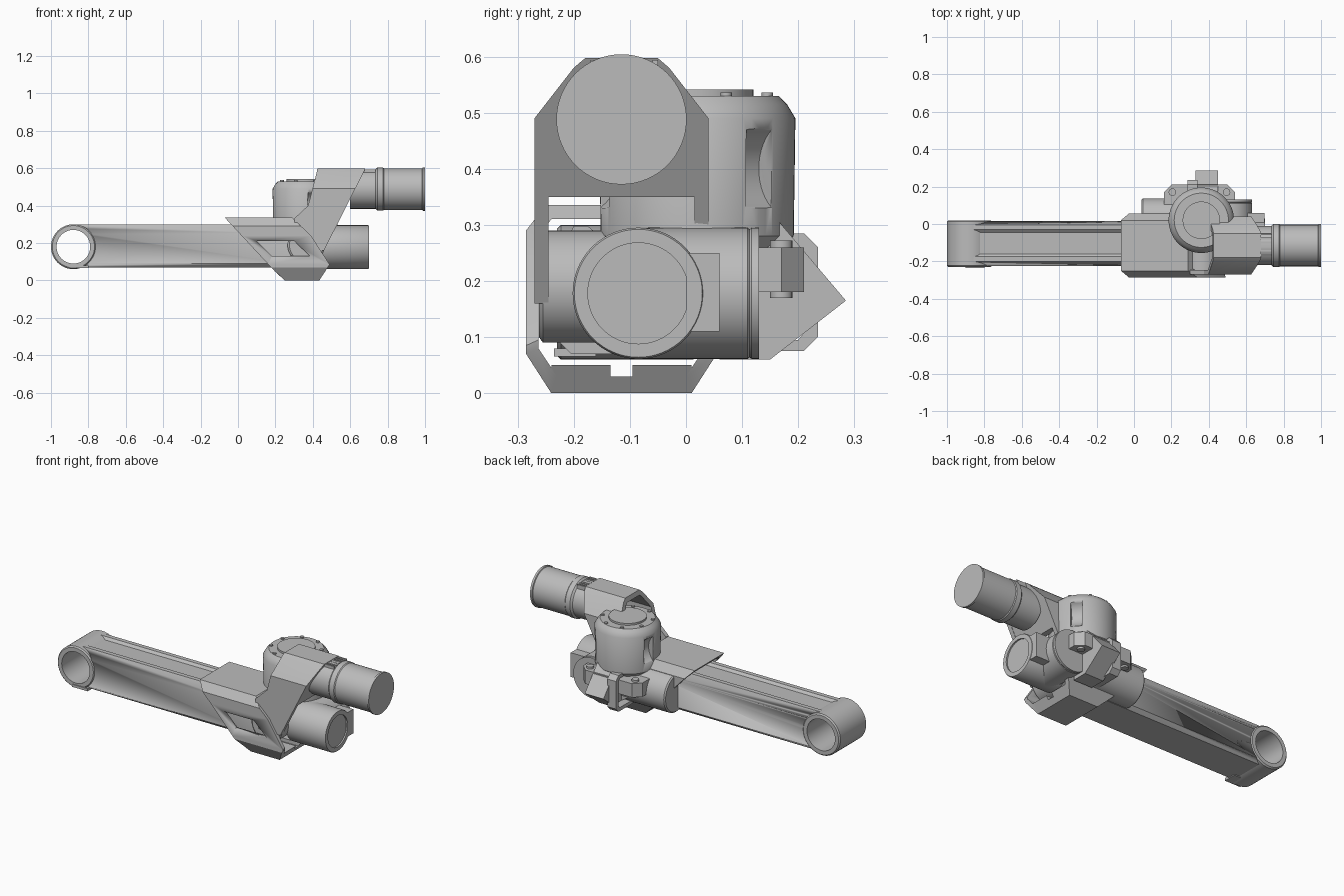
import bpy, bmesh, math
from mathutils import Vector, Matrix

if "Cube" in bpy.data.objects:
    bpy.data.objects.remove(bpy.data.objects["Cube"], do_unlink=True)

grey = bpy.data.materials.new("machine grey")
grey.use_nodes = True
grey.diffuse_color = (0.5, 0.5, 0.5, 1)
grey.node_tree.nodes["Principled BSDF"].inputs["Base Color"].default_value = (0.5, 0.5, 0.5, 1)


def finish(name, bm):
    bmesh.ops.recalc_face_normals(bm, faces=bm.faces)
    me = bpy.data.meshes.new(name)
    bm.to_mesh(me)
    bm.free()
    ob = bpy.data.objects.new(name, me)
    me.materials.append(grey)
    bpy.context.collection.objects.link(ob)
    select(ob)
    bpy.ops.object.shade_smooth_by_angle(angle=math.radians(32))
    return ob


def select(ob):
    bpy.ops.object.select_all(action='DESELECT')
    ob.select_set(True)
    bpy.context.view_layer.objects.active = ob


def cut(ob, cutter):
    select(ob)
    mod = ob.modifiers.new("cut", 'BOOLEAN')
    mod.operation, mod.solver, mod.object = 'DIFFERENCE', 'EXACT', cutter
    bpy.ops.object.modifier_apply(modifier=mod.name)
    bpy.data.objects.remove(cutter, do_unlink=True)


def lathe(name, axis, centre, profile, n=48, closed=False):
    """Spin (position along axis, radius) pairs round the axis through centre."""
    frame = {'x': ((0, 1, 0), (0, 0, 1), (1, 0, 0)),
             'y': ((1, 0, 0), (0, 0, 1), (0, 1, 0)),
             'z': ((1, 0, 0), (0, 1, 0), (0, 0, 1))}[axis]
    u, v, w = (Vector(a) for a in frame)
    bm = bmesh.new()
    rings = []
    for t, r in profile:
        rings.append([bm.verts.new(Vector(centre) + w * t + r * (
            u * math.cos(k * math.tau / n) + v * math.sin(k * math.tau / n))) for k in range(n)])
    pairs = list(zip(rings, rings[1:])) + ([(rings[-1], rings[0])] if closed else [])
    for a, b in pairs:
        for k in range(n):
            bm.faces.new((a[k], a[(k + 1) % n], b[(k + 1) % n], b[k]))
    if not closed:
        bm.faces.new(rings[0])
        bm.faces.new(rings[-1])
    return finish(name, bm)


def prism(name, poly, lo, hi, axis='x'):
    """Extrude a polygon; for axis x the ends may be functions of z."""
    def place(a, b, end):
        t = end(b) if callable(end) else end
        return {'x': (t, a, b), 'y': (a, t, b), 'z': (a, b, t)}[axis]
    bm = bmesh.new()
    A = [bm.verts.new(place(a, b, lo)) for a, b in poly]
    B = [bm.verts.new(place(a, b, hi)) for a, b in poly]
    n = len(poly)
    bm.faces.new(A)
    bm.faces.new(B)
    for i in range(n):
        bm.faces.new((A[i], A[(i + 1) % n], B[(i + 1) % n], B[i]))
    bmesh.ops.triangulate(bm, faces=[f for f in bm.faces if len(f.verts) > 4])
    return finish(name, bm)


def shell(name, outer, inner, lo, hi, closed):
    """Walled channel along x whose ends follow the height functions lo and hi."""
    bm = bmesh.new()
    rows = [[bm.verts.new((f(p[1]), p[0], p[1])) for p in pts]
            for pts, f in ((outer, lo), (outer, hi), (inner, hi), (inner, lo))]
    n = len(outer)
    for i in range(n if closed else n - 1):
        j = (i + 1) % n
        for k in range(4):
            a, b = rows[k], rows[(k + 1) % 4]
            bm.faces.new((a[i], a[j], b[j], b[i]))
    if not closed:
        for e in (0, -1):
            bm.faces.new([r[e] for r in rows])
    return finish(name, bm)


def along(table):
    """Piecewise linear function from (z, x) pairs."""
    def f(z):
        for (z0, x0), (z1, x1) in zip(table, table[1:]):
            if z <= z1:
                return x0 + (x1 - x0) * (z - z0) / (z1 - z0)
        return table[-1][1]
    return f


# long beam with shallow top channel, and its hollow end hub
beam_side = [(-0.205, 0.07), (-0.225, 0.09), (-0.225, 0.25), (-0.20, 0.298), (-0.175, 0.298),
             (-0.16, 0.285), (-0.045, 0.285), (-0.03, 0.298), (-0.005, 0.298),
             (0.015, 0.25), (0.015, 0.09), (-0.005, 0.07)]
beam = prism("long_beam", beam_side, -0.88, 0.28)
cut(beam, lathe("hub_cutter", 'y', (-0.88, 0, 0.18), [(-0.4, 0.1), (0.2, 0.1)]))
lathe("end_hub", 'y', (-0.88, 0, 0.18),
      [(-0.23, 0.113), (-0.223, 0.12), (0.013, 0.12), (0.02, 0.113), (0.02, 0.09), (-0.23, 0.09)],
      closed=True)
prism("hub_tab", [(-0.90, 0.065), (-0.80, 0.065), (-0.80, 0.08), (-0.90, 0.08)], -0.235, -0.16, 'y')

# slanted elbow sleeve, open at both ends, with a window in its front wall
sleeve_lo = along([(0, 0.25), (0.05, 0.195), (0.335, -0.07)])
sleeve_hi = along([(0, 0.435), (0.085, 0.49), (0.24, 0.39), (0.335, 0.29)])
half_out = [(0.125, 0.0), (0.17, 0.07), (0.17, 0.085), (0.17, 0.24), (0.17, 0.29), (0.135, 0.335)]
half_in = [(0.115, 0.03), (0.148, 0.08), (0.148, 0.095), (0.148, 0.24), (0.148, 0.28), (0.125, 0.31)]


def mirrored(half, y=-0.115):
    return [(y - a, z) for a, z in half] + [(y + a, z) for a, z in reversed(half)]


sleeve = shell("elbow_sleeve", mirrored(half_out), mirrored(half_in), sleeve_lo, sleeve_hi, True)
cut(sleeve, prism("window_cutter", [(0.10, 0.21), (0.30, 0.21), (0.385, 0.13), (0.18, 0.13)],
                  -0.35, -0.2, 'y'))
for i, y in enumerate((-0.24, -0.095)):
    prism(f"bottom_pad_{i}", [(y, 0.0), (y + 0.105, 0.0), (y + 0.105, 0.05), (y, 0.05)],
          sleeve_lo, sleeve_hi)

# drum beside the beam and cross pivot inside the sleeve
lathe("beam_drum", 'x', (0, 0.025, 0.18), [(0.04, 0.105), (0.047, 0.112), (0.40, 0.112)])
lathe("cross_pivot", 'y', (0.365, 0, 0.19), [(-0.262, 0.09), (-0.255, 0.1), (0.12, 0.1)])

# vertical turret with bevelled top and rounded slots
tx, ty = 0.36, 0.02
turret = lathe("turret", 'z', (tx, ty, 0),
               [(0.22, 0.12), (0.28, 0.172), (0.49, 0.175), (0.515, 0.16), (0.53, 0.145)], 64)
for deg in (40, 165, 285):
    a = math.radians(deg)
    slot = lathe("slot_cutter", 'y', (0, 0, 0), [(-0.03, 0.085), (0.03, 0.085)])
    slot.matrix_world = (Matrix.Translation((tx + 0.22 * math.cos(a), ty + 0.22 * math.sin(a), 0.4))
                         @ Matrix.Rotation(a, 4, 'Z'))
    bpy.context.view_layer.update()
    cut(turret, slot)
lathe("turret_cap", 'z', (tx, ty, 0), [(0.52, 0.10), (0.541, 0.10)])
for k in range(8):
    a = (k + 0.5) * math.tau / 8
    lathe(f"turret_bolt_{k}", 'z', (tx + 0.135 * math.cos(a), ty + 0.135 * math.sin(a), 0),
          [(0.52, 0.01), (0.536, 0.01)], 12)

# forked bracket: arched shell with two legs and a slanted mounting face
fork_lo = along([(0.16, 0.32), (0.33, 0.30), (0.40, 0.375), (0.595, 0.425)])
fork_hi = along([(0.16, 0.46), (0.595, 0.68)])
fork_out = [(0.155, 0.16), (0.155, 0.33), (0.155, 0.40), (0.155, 0.49), (0.085, 0.58), (0.065, 0.597)]
fork_in = [(0.13, 0.16), (0.13, 0.33), (0.13, 0.40), (0.13, 0.48), (0.07, 0.56), (0.055, 0.57)]
shell("forked_bracket", mirrored(fork_out), mirrored(fork_in), fork_lo, fork_hi, False)
prism("mounting_face", mirrored([(0.14, 0.35), (0.14, 0.485), (0.075, 0.58)]),
      lambda z: fork_hi(z) - 0.035, lambda z: fork_hi(z) - 0.002)

# upper motor with ribbed neck
lathe("upper_motor", 'x', (0, -0.115, 0.488),
      [(0.60, 0.105), (0.735, 0.105), (0.745, 0.115), (0.775, 0.115), (0.78, 0.111),
       (0.985, 0.111), (0.988, 0.116), (1.0, 0.116)], 64)
for k in range(6):
    y = -0.17 + k * 0.022
    prism(f"neck_rib_{k}", [(y, 0.56), (y + 0.01, 0.56), (y + 0.01, 0.594), (y, 0.594)], 0.67, 0.735)

# lower motor and the side drum it joins
lathe("lower_motor", 'x', (0, -0.085, 0.178),
      [(0.45, 0.117), (0.695, 0.117), (0.70, 0.114), (0.70, 0.09), (0.692, 0.09)], 64)
prism("lower_motor_flange", [(0.0, 0.11), (0.06, 0.11), (0.06, 0.25), (0.0, 0.25)], 0.56, 0.698)
lathe("side_drum", 'y', (0.515, 0, 0.178),
      [(-0.085, 0.117), (0.11, 0.117), (0.113, 0.114), (0.117, 0.117), (0.13, 0.117)], 64)

# clamp round the back of the turret foot, with bolts
prism("turret_clamp", [(0.16, 0.08), (0.16, 0.17), (0.20, 0.21), (0.50, 0.21),
                       (0.54, 0.17), (0.54, 0.08)], 0.18, 0.26, 'z')
for i, x in enumerate((0.205, 0.495)):
    lathe(f"clamp_bolt_{i}", 'z', (x, 0.17, 0), [(0.17, 0.02), (0.272, 0.02)], 16)

# upright strap and tilted rear block
flat = lambda x: (lambda z: x)
shell("upright_strap",
      [(0.0, 0.075), (0.21, 0.075), (0.235, 0.10), (0.235, 0.26), (0.21, 0.285), (0.0, 0.285)],
      [(0.02, 0.095), (0.20, 0.095), (0.212, 0.11), (0.212, 0.25), (0.20, 0.265), (0.02, 0.265)],
      flat(0.285), flat(0.34), True)
prism("tilted_block", [(0.285, 0.165), (0.162, 0.31), (0.10, 0.25), (0.06, 0.06), (0.15, 0.06)],
      0.33, 0.45)
